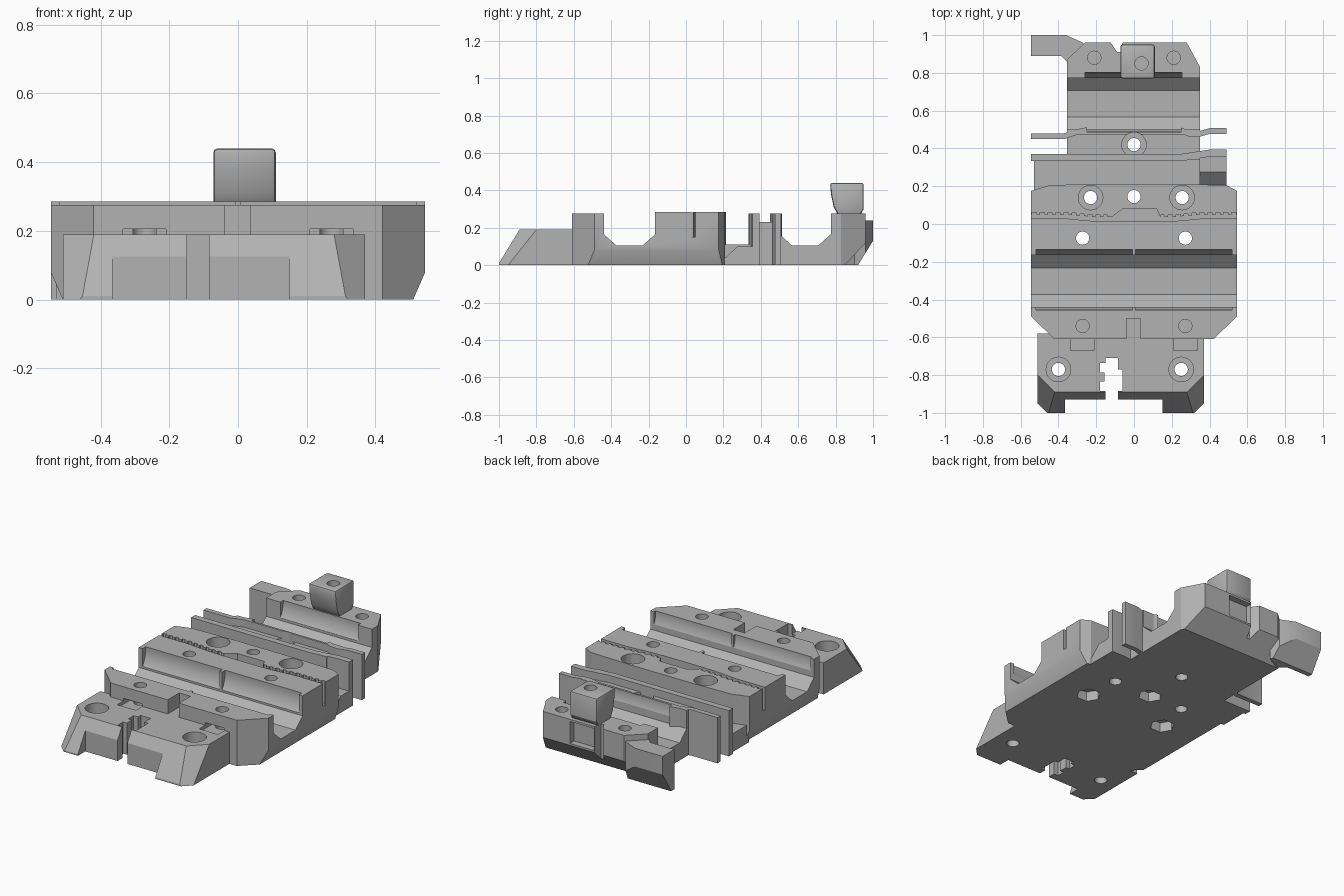
import bpy, bmesh, math
from mathutils import Vector

if "Cube" in bpy.data.objects:
    bpy.data.objects.remove(bpy.data.objects["Cube"])

grey = bpy.data.materials.new("plain grey")
grey.use_nodes = True
grey.diffuse_color = (0.45, 0.45, 0.45, 1)
grey.node_tree.nodes["Principled BSDF"].inputs["Base Color"].default_value = (0.45, 0.45, 0.45, 1)
parts, cutters = [], []


def finish(name, bm):
    bmesh.ops.recalc_face_normals(bm, faces=bm.faces)
    mesh = bpy.data.meshes.new(name)
    bm.to_mesh(mesh)
    bm.free()
    mesh.materials.append(grey)
    ob = bpy.data.objects.new(name, mesh)
    bpy.context.collection.objects.link(ob)
    is_cutter = name == "cutter"
    ob.hide_render = is_cutter
    (cutters if is_cutter else parts).append(ob)
    return ob


def prism(name, outline, lo, hi, axis="z"):
    """Extrude a 2D outline along an axis."""
    place = {"x": lambda a, b, h: (h, a, b),
             "y": lambda a, b, h: (a, h, b),
             "z": lambda a, b, h: (a, b, h)}[axis]
    bm = bmesh.new()
    face = bm.faces.new([bm.verts.new(place(a, b, lo)) for a, b in outline])
    moved = bmesh.ops.extrude_face_region(bm, geom=[face])["geom"]
    verts = [v for v in moved if isinstance(v, bmesh.types.BMVert)]
    bmesh.ops.translate(bm, verts=verts, vec=Vector(place(0, 0, hi - lo)))
    return finish(name, bm)


def box(name, x0, x1, y0, y1, z0, z1):
    return prism(name, [(x0, y0), (x1, y0), (x1, y1), (x0, y1)], z0, z1)


def hull(name, points):
    bm = bmesh.new()
    for p in points:
        bm.verts.new(p)
    bmesh.ops.convex_hull(bm, input=bm.verts)
    return finish(name, bm)


def round_cut(a, b, r, lo, hi, axis="z", n=32):
    ring = [(a + r * math.cos(math.tau * i / n), b + r * math.sin(math.tau * i / n)) for i in range(n)]
    return prism("cutter", ring, lo, hi, axis)


def screw(x, y, seat=None, bottom=-0.1):
    """Screw hole, with a wide head seat from the given height up."""
    cuts = [round_cut(x, y, 0.035, bottom, 0.6)]
    if seat:
        cuts.append(round_cut(x, y, 0.065, seat, 0.6))
    return cuts


def cradle_ends(y):
    """Angular opening in the end walls of a bearing cradle."""
    half = [(0.137, 0.5), (0.137, 0.165), (0.07, 0.105)]
    return prism("cutter", [(y + a, z) for a, z in half] + [(y - a, z) for a, z in reversed(half)],
                 -0.7, 0.7, "x")


def ribbon(name, path, t, z0, z1):
    return prism(name, [(x, y - t / 2) for x, y in path] + [(x, y + t / 2) for x, y in reversed(path)], z0, z1)


def cut(target, tools):
    for tool in tools:
        mod = target.modifiers.new("cut", "BOOLEAN")
        mod.operation, mod.solver, mod.object = "DIFFERENCE", "EXACT", tool


# Front plate with two feet and sloped corners
plate = prism("front_plate", [(-0.51, -0.58), (-0.51, -1), (-0.365, -1), (-0.365, -0.93), (0.15, -0.93),
                              (0.15, -1), (0.37, -1), (0.37, -0.58)], 0, 0.19)
tools = [prism("cutter", [(-1, 0.01), (-0.89, 0.191), (-0.89, 0.3), (-1.2, 0.3), (-1.2, 0.01)], -0.7, 0.7, "x")]
for side in (1, -1):
    corner = []
    for y, z in ((-0.713, 0.3), (-1.03, -0.1)):
        for x, dy in ((0.74, 0.3), (0.14, -0.3), (0.74, -0.3)):
            corner.append((-0.07 + side * x, y + dy, z))
    tools.append(hull("cutter", corner))
    # Cable tie grooves
    groove = box("cutter", *sorted((side * 0.21, side * 0.335)), -0.67, -0.55, 0.17, 0.205)
    tools.append(groove)
tools.append(box("cutter", -0.15, -0.085, -1.1, -0.71, -0.1, 0.4))
tools.append(box("cutter", -0.155, -0.06, -0.885, -0.77, -0.1, 0.4))
for y in (-0.86, -0.76):
    tools.append(box("cutter", -0.18, -0.13, y - 0.025, y + 0.025, -0.1, 0.4))
tools += screw(-0.4, -0.77, 0.1) + screw(0.25, -0.77, 0.1)
cut(plate, tools)

# Main body with the double bearing cradle
body = prism("main_body", [(-0.545, -0.49), (-0.42, -0.61), (0.42, -0.61), (0.545, -0.49), (0.545, 0.175),
                           (0.49, 0.205), (0.2, 0.213), (-0.2, 0.213), (-0.45, 0.205), (-0.545, 0.175)], 0, 0.285)
tools = [box("cutter", -0.7, 0.7, -0.7, -0.3, 0.275, 0.4), cradle_ends(-0.302)]
for side in (1, -1):
    tools.append(prism("cutter", [(side * 0.51, 0), (side * 0.545, 0.08), (side * 0.7, 0.08),
                                  (side * 0.7, -0.1), (side * 0.466, -0.1)], -0.8, 0.4, "y"))
    lo, hi = sorted((side * 0.009, side * 0.52))
    tools.append(round_cut(-0.295, 0.27, 0.16, lo, hi, "x", 64))
    tools.append(box("cutter", *sorted((side * 0.21, side * 0.335)), -0.7, -0.55, 0.17, 0.205))
    # Toothed belt slots
    tools.append(ribbon("cutter", [(side * x, y) for x, y in
                                   ((0.1, 0.025), (0.2, 0.025), (0.36, 0.04), (0.6, 0.04))], 0.022, 0.15, 0.4))
    for i in range(10):
        x = 0.15 + 0.042 * i
        y = 0.025 + 0.015 * min(1, max(0, (x - 0.2) / 0.16))
        tools.append(box("cutter", side * x - 0.011, side * x + 0.011, y, y + 0.022, 0.15, 0.4))
    tools += screw(side * 0.272, -0.075) + screw(side * 0.272, -0.54, bottom=0.12)
    tools.append(round_cut(side * 0.272, -0.075, 0.07, -0.1, 0.06, n=6))
tools.append(prism("cutter", [(-0.15, 0.012), (0.15, 0.012), (0.12, 0.08), (-0.06, 0.08)], 0.15, 0.4))
tools.append(box("cutter", -0.04, 0.035, -0.7, -0.5, 0.19, 0.4))
tools += screw(-0.23, 0.14, 0.12) + screw(0.255, 0.14, 0.12) + screw(0, 0.145)
tools.append(round_cut(0, 0.145, 0.07, -0.1, 0.06, n=6))
cut(body, tools)

# Rear body with the single bearing cradle
rear = prism("rear_body", [(-0.355, 0.19), (0.35, 0.19), (0.35, 0.83), (0.28, 0.96), (-0.26, 0.96),
                           (-0.355, 0.87)], 0, 0.275)
tools = [box("cutter", -0.5, 0.5, 0, 0.34, 0.11, 0.4),
         box("cutter", -0.5, 0.5, 0.36, 0.475, 0.23, 0.4),
         cradle_ends(0.637),
         round_cut(0.645, 0.27, 0.157, -0.26, 0.255, "x", 64),
         prism("cutter", [(0.84, -0.01), (0.97, 0.13), (1.1, 0.13), (1.1, -0.01)], -0.7, 0.7, "x"),
         prism("cutter", [(-0.13, 0.97), (-0.09, 0.91), (-0.07, 0.91), (-0.06, 0.97)], -0.1, 0.4),
         box("cutter", -0.06, 0.1, 0.92, 1.1, 0.13, 0.262)]
tools += screw(0, 0.42, 0.11)
for x in (-0.21, 0.21):
    tools += screw(x, 0.88, bottom=0.12)
cut(rear, tools)

# Belt channel floor and its lowered ramp
box("channel_floor", -0.53, -0.34, 0.16, 0.35, 0.0, 0.11)
prism("channel_ramp", [(0.16, 0), (0.16, 0.04), (0.21, 0.04), (0.275, 0.1), (0.37, 0.1), (0.37, 0)], 0.34, 0.49, "x")

# Thin guide walls
ribbon("belt_wall", [(-0.545, 0.352), (0.25, 0.352), (0.4, 0.375), (0.49, 0.375)], 0.038, 0, 0.275)
ribbon("left_guide_wall", [(0.25, 0.495), (0.29, 0.478), (0.34, 0.475), (0.4, 0.492), (0.49, 0.492)], 0.03, 0, 0.275)
ribbon("right_guide_wall", [(-0.545, 0.465), (-0.37, 0.465), (-0.31, 0.485), (-0.25, 0.497)], 0.03, 0, 0.275)

# Side arm at the rear corner
arm = prism("rear_arm", [(-0.545, 0.89), (-0.545, 1), (-0.36, 1), (-0.27, 0.96), (-0.25, 0.9), (-0.345, 0.85),
                         (-0.385, 0.89)], 0, 0.24)
cut(arm, [prism("cutter", [(0.92, 0), (1.0, 0.13), (1.2, 0.13), (1.2, -0.1), (0.858, -0.1)], -0.7, 0, "x")])

# Raised mounting post
post = prism("cable_post", [(0.77, 0.44), (0.95, 0.44), (0.95, 0.3), (0.93, 0.265), (0.815, 0.265), (0.79, 0.31),
                            (0.775, 0.38)], -0.072, 0.11, "x")
bevel = post.modifiers.new("soft edges", "BEVEL")
bevel.width, bevel.segments = 0.012, 2
cut(post, screw(0.04, 0.85, bottom=0.33))

# Bake the cuts, drop the cutters and shade
bpy.context.view_layer.update()
graph = bpy.context.evaluated_depsgraph_get()
baked = [bpy.data.meshes.new_from_object(ob.evaluated_get(graph)) for ob in parts]
for ob, mesh in zip(parts, baked):
    ob.modifiers.clear()
    ob.data = mesh
for tool in cutters:
    bpy.data.objects.remove(tool)
bpy.ops.object.select_all(action="DESELECT")
for ob in parts:
    ob.select_set(True)
bpy.context.view_layer.objects.active = body
bpy.ops.object.shade_smooth_by_angle(angle=math.radians(25))
